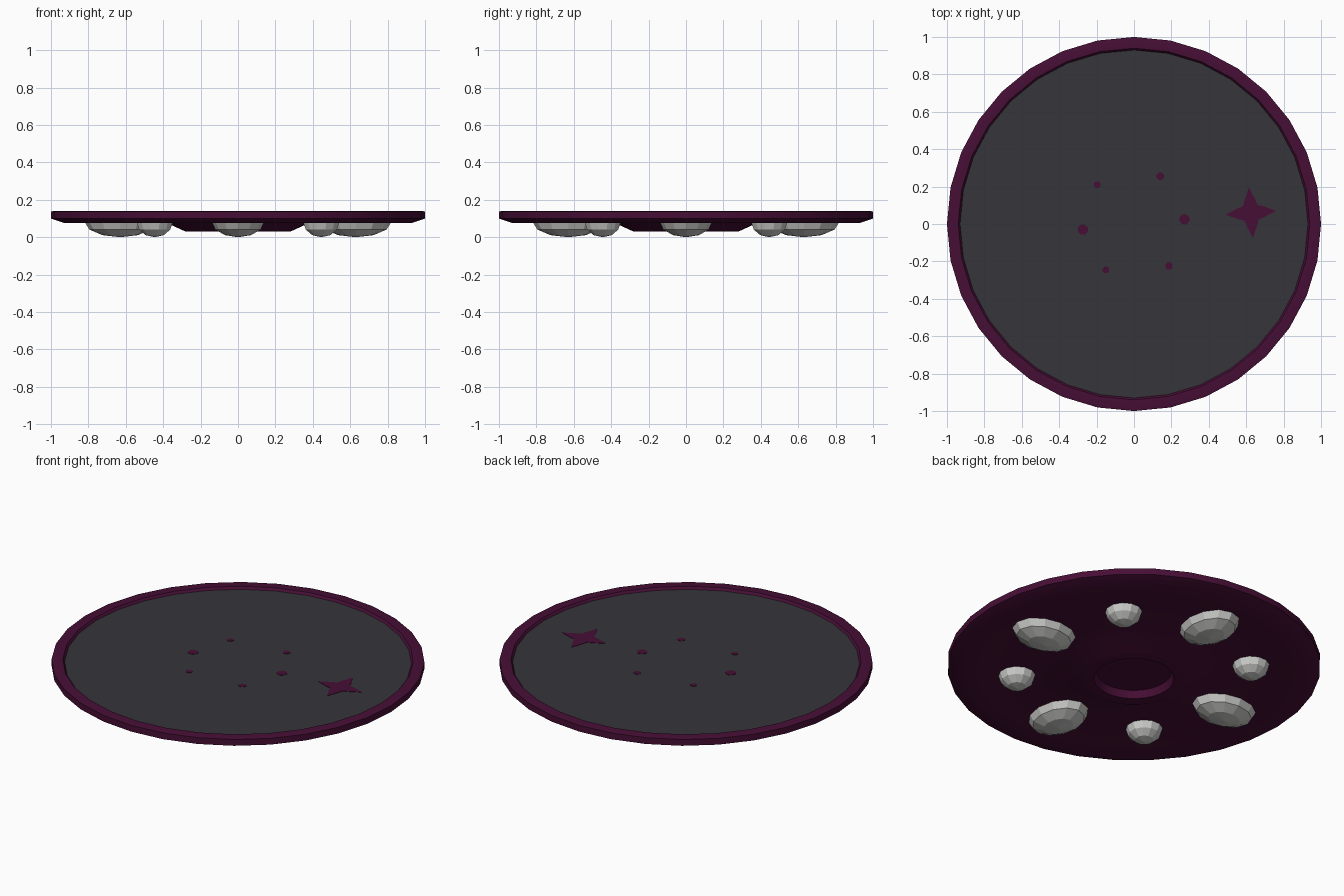
import bpy, bmesh, math
from math import sin, cos, pi, radians

if "Cube" in bpy.data.objects:
    bpy.data.objects.remove(bpy.data.objects["Cube"])


def material(name, rgb):
    m = bpy.data.materials.new(name)
    m.diffuse_color = (*rgb, 1)
    m.use_nodes = True
    m.node_tree.nodes["Principled BSDF"].inputs["Base Color"].default_value = m.diffuse_color
    return m


PLUM = material("plum", (0.062, 0.0045, 0.036))
CHARCOAL = material("charcoal", (0.037, 0.035, 0.042))
SILVER = material("pale grey", (0.60, 0.60, 0.59))


def finish(name, bm, mat, smooth=False):
    bmesh.ops.recalc_face_normals(bm, faces=bm.faces)
    me = bpy.data.meshes.new(name)
    bm.to_mesh(me)
    bm.free()
    me.materials.append(mat)
    ob = bpy.data.objects.new(name, me)
    bpy.context.collection.objects.link(ob)
    if smooth:
        bpy.ops.object.select_all(action='DESELECT')
        ob.select_set(True)
        bpy.context.view_layer.objects.active = ob
        bpy.ops.object.shade_smooth_by_angle(angle=radians(25))
    return ob


def lathe(name, profile, sides, mat, smooth=False):
    """Spin (radius, z) points about z; the end rings are capped."""
    bm = bmesh.new()
    rings = [[bm.verts.new((r * cos(2 * pi * i / sides), r * sin(2 * pi * i / sides), z))
              for i in range(sides)] for r, z in profile]
    for a, b in zip(rings, rings[1:]):
        for i in range(sides):
            j = (i + 1) % sides
            bm.faces.new((a[i], a[j], b[j], b[i]))
    bm.faces.new(rings[0])
    bm.faces.new(rings[-1])
    return finish(name, bm, mat, smooth)


def inlay(name, points, z, mat, thick=0.002):
    """Thin flat plate with the given outline."""
    bm = bmesh.new()
    low = [bm.verts.new((x, y, z)) for x, y in points]
    top = [bm.verts.new((x, y, z + thick)) for x, y in points]
    bm.faces.new(low)
    bm.faces.new(top)
    for i in range(len(points)):
        j = (i + 1) % len(points)
        bm.faces.new((low[i], low[j], top[j], top[i]))
    return finish(name, bm, mat)


# Dish body: underside ring boss, bevelled rim, shallow top recess
lathe("dish_body", [(0.20, 0.072), (0.215, 0.03), (0.28, 0.03), (0.39, 0.08),
                    (0.80, 0.08), (0.83, 0.076), (0.93, 0.076), (1.0, 0.10),
                    (1.0, 0.137), (0.985, 0.14), (0.94, 0.14), (0.926, 0.12)],
      32, PLUM, smooth=True)

# Dark surface inside the rim
TOP = 0.126
lathe("dark_surface", [(0.93, 0.119), (0.93, TOP)], 32, CHARCOAL)

# Four-pointed star inlay
star = []
for k in range(16):
    r = (0.135, 0.075, 0.055, 0.075)[k % 4]
    a = radians(4.5 + 22.5 * k)
    star.append((0.625 + r * cos(a), 0.06 + r * sin(a)))
inlay("star_inlay", star, TOP, PLUM)

# Ring of small dots
dots = [(0.27, 0.025, 0.029), (0.14, 0.255, 0.021), (-0.197, 0.21, 0.019),
        (-0.273, -0.03, 0.029), (-0.15, -0.245, 0.019), (0.187, -0.225, 0.021)]
for n, (x, y, r) in enumerate(dots):
    inlay(f"dot_{n + 1}", [(x + r * cos(pi * i / 4 + pi / 8), y + r * sin(pi * i / 4 + pi / 8))
                           for i in range(8)], TOP, PLUM)

# Faceted gems on the underside: large on the axes, small on the diagonals
for n in range(8):
    large = n % 2 == 0
    bm = bmesh.new()
    bmesh.ops.create_uvsphere(bm, u_segments=12, v_segments=6, radius=1)
    bmesh.ops.delete(bm, geom=[v for v in bm.verts if v.co.z > 0.1], context='VERTS')
    ob = finish(f"{'large' if large else 'small'}_gem_{n // 2 + 1}", bm, SILVER)
    a = n * pi / 4
    ob.location = (0.63 * cos(a), 0.63 * sin(a), 0.082)
    ob.rotation_euler = (0, 0, a)
    ob.scale = (0.19, 0.14, 0.082) if large else (0.10, 0.10, 0.082)
